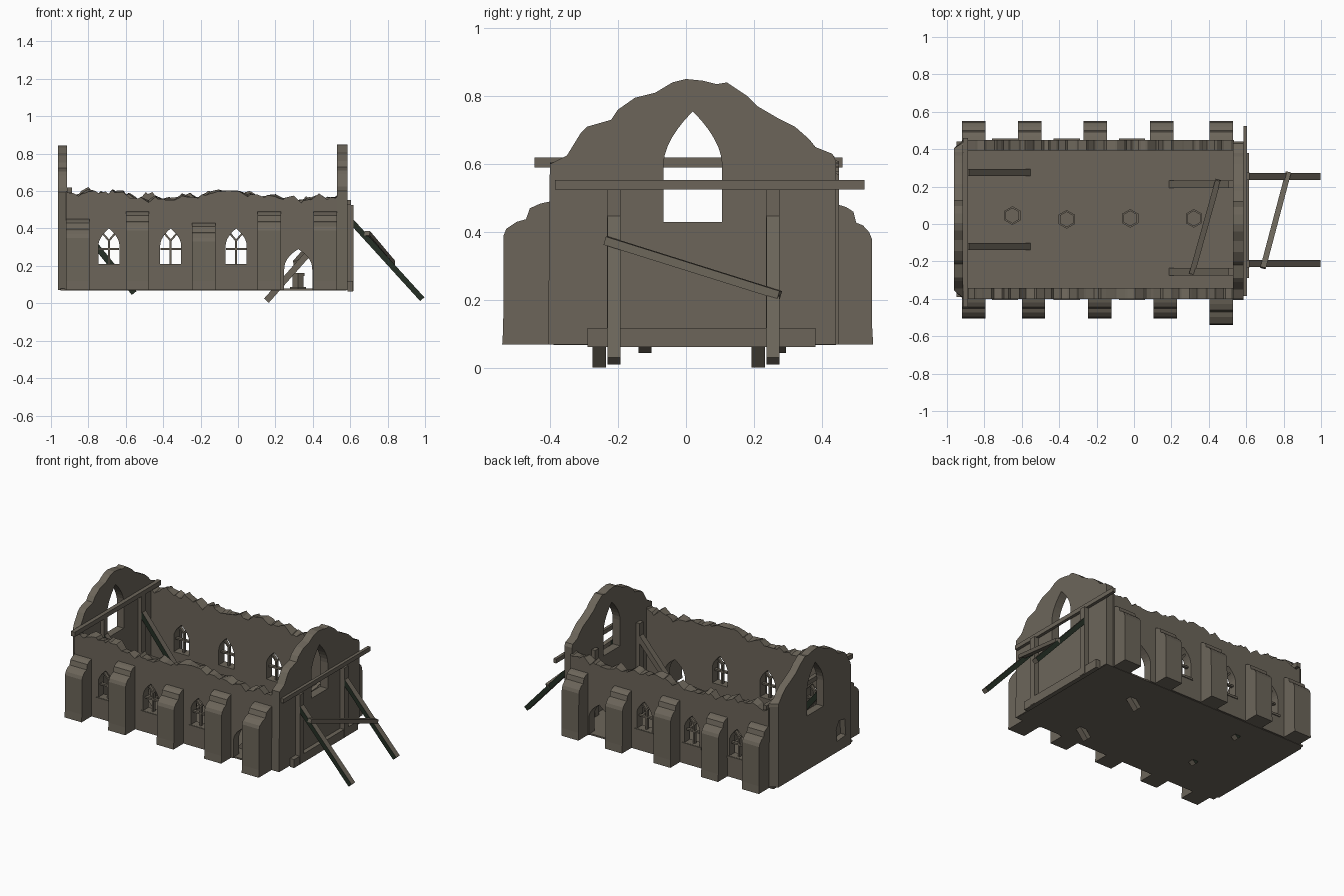
import bpy, bmesh, math, random
from mathutils import Vector, Matrix

if "Cube" in bpy.data.objects:
    bpy.data.objects.remove(bpy.data.objects["Cube"])

random.seed(4)


def material(name, rgb):
    m = bpy.data.materials.new(name)
    m.diffuse_color = (*rgb, 1)
    m.use_nodes = True
    m.node_tree.nodes["Principled BSDF"].inputs["Base Color"].default_value = m.diffuse_color
    return m


STONE = material("weathered_stone", (0.150, 0.131, 0.102))
DARK = material("dark_green_timber", (0.018, 0.028, 0.018))


def add(name, me):
    if not me.materials:
        me.materials.append(STONE)
    ob = bpy.data.objects.new(name, me)
    bpy.context.collection.objects.link(ob)
    return ob


def prism(name, loops, lo, hi, axis, tweak=None):
    """Extrude filled loops (first is outline, rest are holes) along x or y."""
    cu = bpy.data.curves.new(name, 'CURVE')
    cu.dimensions, cu.fill_mode, cu.extrude = '2D', 'BOTH', (hi - lo) / 2
    for pts in loops:
        sp = cu.splines.new('POLY')
        sp.points.add(len(pts) - 1)
        for p, (a, b) in zip(sp.points, pts):
            p.co = (a, b, 0, 1)
        sp.use_cyclic_u = True
    tmp = bpy.data.objects.new("tmp", cu)
    bpy.context.collection.objects.link(tmp)
    dg = bpy.context.evaluated_depsgraph_get()
    me = bpy.data.meshes.new_from_object(tmp.evaluated_get(dg))
    bpy.data.objects.remove(tmp)
    mid = (lo + hi) / 2
    for v in me.vertices:
        a, b, c = v.co
        v.co = (a, mid - c, b) if axis == 'y' else (mid + c, a, b)
        if tweak:
            tweak(v.co)
    bm = bmesh.new()
    bm.from_mesh(me)
    bmesh.ops.remove_doubles(bm, verts=bm.verts, dist=1e-5)
    bmesh.ops.recalc_face_normals(bm, faces=bm.faces)
    for f in bm.faces:
        f.smooth = False
    bm.to_mesh(me)
    bm.free()
    me.name = name
    me.materials.clear()
    return add(name, me)


def beam(name, p0, p1, w, h, dark_sides=False):
    """Square timber from p0 to p1, w wide sideways and h deep."""
    p0, p1 = Vector(p0), Vector(p1)
    d = (p1 - p0).normalized()
    side = Vector((0, 1, 0)) if abs(d.z) > 0.99 else d.cross(Vector((0, 0, 1))).normalized()
    up = side.cross(d)
    m = Matrix((d * (p1 - p0).length, side * w, up * h)).transposed().to_4x4()
    m.translation = (p0 + p1) / 2
    bm = bmesh.new()
    bmesh.ops.create_cube(bm, size=1, matrix=m)
    bmesh.ops.recalc_face_normals(bm, faces=bm.faces)
    for f in bm.faces:
        f.material_index = int(dark_sides and abs(f.normal.y) > 0.9)
    me = bpy.data.meshes.new(name)
    bm.to_mesh(me)
    bm.free()
    me.materials.append(STONE)
    me.materials.append(DARK)
    return add(name, me)


def box(name, x0, x1, y0, y1, z0, z1):
    yc, zc = (y0 + y1) / 2, (z0 + z1) / 2
    return beam(name, (x0, yc, zc), (x1, yc, zc), y1 - y0, z1 - z0)


def arch(c, w, z0, zs, zt, p, n=6):
    """Pointed opening, from left foot over the tip to right foot."""
    left = [(-w / 2 * (1 - (i / n) ** p), zs + (zt - zs) * i / n) for i in range(n)]
    half = [(-w / 2, z0)] + left
    return ([(c + a, b) for a, b in half] + [(c, zt)]
            + [(c - a, b) for a, b in reversed(half)])


# floor slab
box("floor", -0.95, 0.58, -0.39, 0.44, 0.068, 0.078)

# long side walls with broken tops, windows and an arched doorway
WINDOWS = (-0.69, -0.36, -0.01)
for tag, lo, hi, s in (("front", -0.40, -0.342, -1), ("back", 0.392, 0.45, 1)):
    x, top = 0.535, []
    while x > -0.90:
        z = 0.572 + 0.018 * math.sin(x * 9 + 2) + random.uniform(-0.012, 0.014)
        top += [(x, z), (x - 0.012, z + random.uniform(-0.015, 0.015))]
        x -= random.uniform(0.035, 0.06)
    top.append((-0.92, 0.60))
    outline = [(-0.92, 0.07)] + arch(0.322, 0.15, 0.07, 0.18, 0.29, 2.3) + [(0.535, 0.07)] + top

    def ragged(co, inner=(hi if s < 0 else lo)):
        if co.z > 0.5 and abs(co.y - inner) < 0.001:
            co.z += 0.014 * math.sin(co.x * 37)
    prism(tag + "_wall", [outline] + [arch(c, 0.112, 0.21, 0.31, 0.40, 1.9) for c in WINDOWS],
          lo, hi, 'y', ragged)
    ym = (lo + hi) / 2
    # window bars and sills
    for c in WINDOWS:
        beam(tag + "_mullion", (c, ym, 0.21), (c, ym, 0.34), 0.02, 0.011)
        box(tag + "_transom", c - 0.055, c + 0.055, ym - 0.01, ym + 0.01, 0.285, 0.296)
        for k in (-1, 1):
            beam(tag + "_tracery", (c, ym, 0.335), (c + k * 0.034, ym, 0.375), 0.02, 0.01)
        yo = lo if s < 0 else hi
        box(tag + "_window_sill", c - 0.07, c + 0.07, yo - 0.006, yo + 0.006, 0.195, 0.209)

    # stepped buttresses
    if s < 0:
        places = ((-0.92, 0.45, .105), (-0.60, 0.49, .105), (-0.245, 0.43, .105),
                  (0.105, 0.49, .105), (0.405, 0.49, .14))
    else:
        places = ((-0.92, 0.48, .10), (-0.62, 0.46, .10), (-0.27, 0.48, .10),
                  (0.085, 0.45, .10), (0.405, 0.48, .10))
    base = lo if s < 0 else hi
    for x0, t, d in places:
        prof = [(-0.02, 0.07), (d, 0.07), (d - .003, .12), (d - .004, t - .10), (d - .012, t - .08),
                (d * .7, t - .06), (d * .5, t - .052), (d * .42, t - .02), (d * .2, t - .006),
                (0, t), (-0.02, t)]
        prism(tag + "_buttress", [[(base + s * a, b) for a, b in prof]], x0, x0 + 0.125, 'x')

# ruined gable ends
RIDGE = [(0.44, 0.61), (0.43, 0.63), (0.38, 0.65), (0.36, 0.675), (0.32, 0.71), (0.27, 0.735),
         (0.21, 0.77), (0.18, 0.80), (0.12, 0.84), (0.09, 0.835), (0.05, 0.845), (0, 0.85),
         (-0.04, 0.84), (-0.09, 0.81), (-0.15, 0.795), (-0.20, 0.76), (-0.22, 0.73),
         (-0.29, 0.71), (-0.31, 0.69), (-0.35, 0.625), (-0.40, 0.60)]
GABLE_WINDOW = arch(0.02, 0.172, 0.43, 0.60, 0.755, 1.8)
body = [(-0.405, 0.07), (0.44, 0.07)]
prism("right_gable", [body + RIDGE, GABLE_WINDOW], 0.53, 0.585, 'x')


def chamfer(co):
    if co.x < -0.94:
        co.y = min(max(co.y, -0.355), 0.405)


niche = [(-0.30, 0.15), (-0.21, 0.14), (-0.20, 0.22), (-0.23, 0.27), (-0.29, 0.26)]
prism("left_gable", [[(-0.40, 0.07), (0.45, 0.07)] + [(a + 0.005, b - 0.006) for a, b in RIDGE],
                     GABLE_WINDOW, niche], -0.963, -0.913, 'x', chamfer)
box("niche_back", -0.925, -0.915, -0.32, -0.18, 0.12, 0.29)

# short hexagonal column stumps
for cx, cy in ((-0.65, 0.045), (-0.36, 0.025), (-0.02, 0.03), (0.32, 0.03)):
    bm = bmesh.new()
    for r, z0, z1 in ((0.05, 0.07, 0.088), (0.034, 0.088, 0.15), (0.042, 0.145, 0.162)):
        bmesh.ops.create_cone(bm, cap_ends=True, segments=6, radius1=r, radius2=r, depth=z1 - z0,
                              matrix=Matrix.Translation((cx, cy, (z0 + z1) / 2)))
    me = bpy.data.meshes.new("column_stump")
    bm.to_mesh(me)
    bm.free()
    add("column_stump", me)

# timber shoring outside the right gable
box("right_outer_rail", 0.585, 0.605, -0.385, 0.525, 0.525, 0.553)
box("right_outer_sill", 0.585, 0.615, -0.29, 0.38, 0.062, 0.118)
for y in (-0.212, 0.255):
    box("right_outer_post", 0.585, 0.618, y - 0.02, y + 0.02, 0.065, 0.526)
    beam("right_outer_strut", (0.60, y, 0.445), (0.985, y, 0.022), 0.038, 0.03, True)
beam("right_outer_brace", (0.69, -0.235, 0.375), (0.825, 0.275, 0.215), 0.03, 0.025)

# timber shoring inside the right gable
for y in (-0.255, 0.212):
    box("right_inner_post", 0.505, 0.532, y - 0.02, y + 0.02, 0.07, 0.52)
    beam("right_inner_strut", (0.152, y, 0.014), (0.525, y, 0.435), 0.04, 0.034)
beam("right_inner_brace", (0.31, -0.265, 0.215), (0.45, 0.235, 0.375), 0.03, 0.025)

# timber shoring inside the left gable
box("left_inner_rail", -0.915, -0.887, -0.445, 0.46, 0.59, 0.62)
for y in (-0.12, 0.275):
    box("left_inner_post", -0.915, -0.887, y - 0.02, y + 0.02, 0.07, 0.592)
    beam("left_inner_strut", (-0.895, y, 0.475), (-0.555, y, 0.055), 0.038, 0.032, True)
